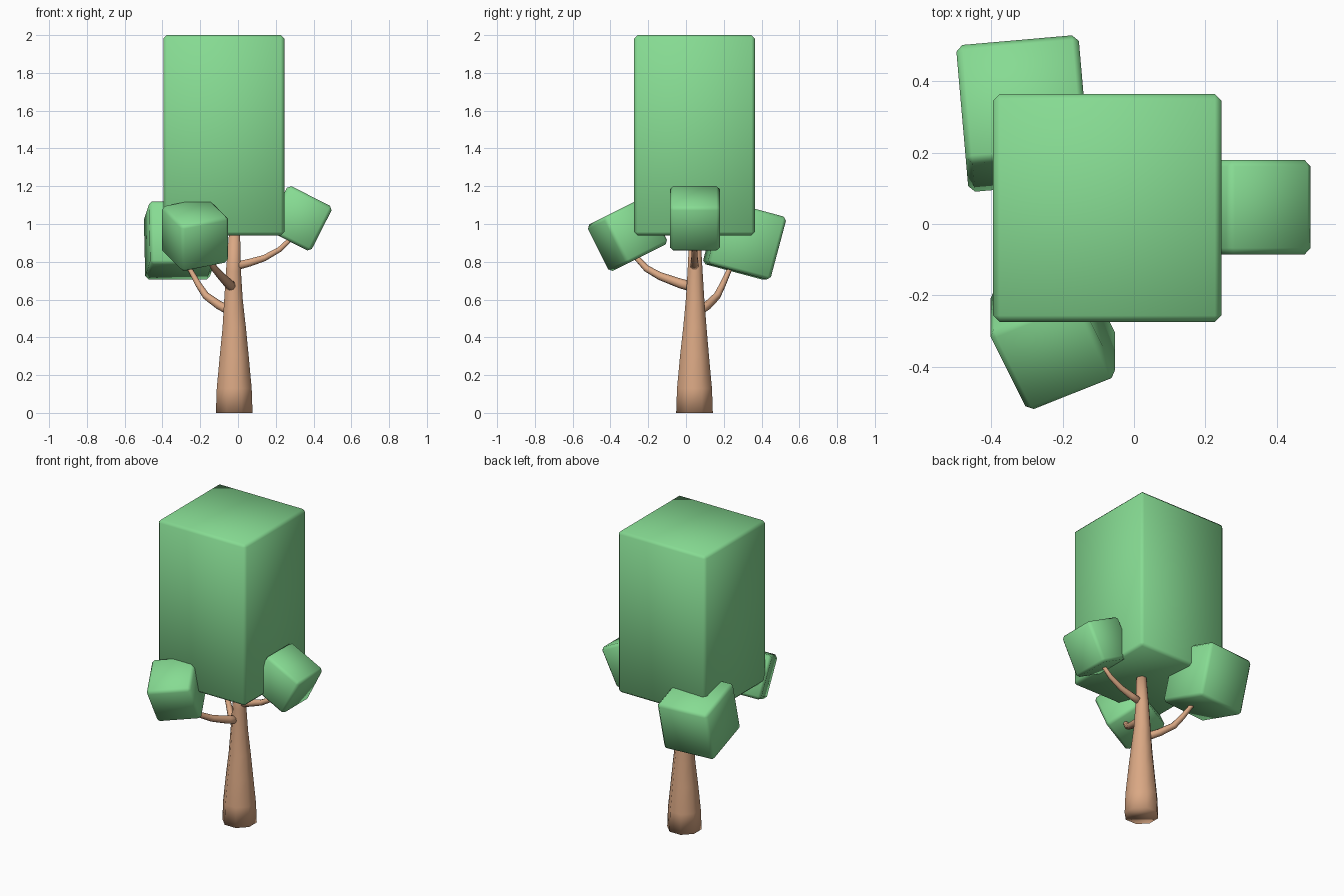
import bpy
import bmesh
from math import radians, cos, sin, tau
from mathutils import Matrix, Vector

cube = bpy.data.objects.get("Cube")
if cube:
    bpy.data.objects.remove(cube, do_unlink=True)


def make_material(name, rgb):
    mat = bpy.data.materials.new(name)
    mat.use_nodes = True
    mat.diffuse_color = (*rgb, 1)
    mat.node_tree.nodes["Principled BSDF"].inputs["Base Color"].default_value = (*rgb, 1)
    return mat


leaf_green = make_material("leaf green", (0.24, 0.71, 0.29))
bark_brown = make_material("bark brown", (0.70, 0.39, 0.23))


def finish(name, bm, mat):
    """Turn a bmesh into a smooth shaded object."""
    bmesh.ops.recalc_face_normals(bm, faces=bm.faces)
    for face in bm.faces:
        face.smooth = True
    mesh = bpy.data.meshes.new(name)
    bm.to_mesh(mesh)
    bm.free()
    mesh.materials.append(mat)
    obj = bpy.data.objects.new(name, mesh)
    bpy.context.collection.objects.link(obj)
    return obj


def leaf_block(name, centre, size, rotation=Matrix(), bevel=0.018):
    """Box of leaves with narrow chamfered edges."""
    bm = bmesh.new()
    bmesh.ops.create_cube(bm, size=1)
    bmesh.ops.scale(bm, vec=size, verts=bm.verts)
    bmesh.ops.bevel(bm, geom=bm.edges[:], offset=bevel, segments=1,
                    profile=0.5, affect='EDGES')
    obj = finish(name, bm, leaf_green)
    obj.matrix_world = Matrix.Translation(centre) @ rotation


def tapered_limb(name, stations, sides=8):
    """Tube through (x, y, z, radius) stations, closed at both ends."""
    bm = bmesh.new()
    points = [Vector(s[:3]) for s in stations]
    rings = []
    for i, (point, station) in enumerate(zip(points, stations)):
        tangent = points[min(i + 1, len(points) - 1)] - points[max(i - 1, 0)]
        turn = Vector((0, 0, 1)).rotation_difference(tangent)
        ring = []
        for k in range(sides):
            a = tau * (k + 0.5) / sides
            ring.append(bm.verts.new(point + turn @ (Vector((cos(a), sin(a), 0)) * station[3])))
        rings.append(ring)
    for low, high in zip(rings, rings[1:]):
        for k in range(sides):
            n = (k + 1) % sides
            bm.faces.new((low[k], low[n], high[n], high[k]))
    bm.faces.new(rings[0])
    bm.faces.new(rings[-1])
    finish(name, bm, bark_brown)


def turn(angle, axis):
    return Matrix.Rotation(radians(angle), 4, axis)


# Foliage: one tall crown and three tilted side blocks
leaf_block("crown", (-0.075, 0.045, 1.47), (0.64, 0.64, 1.06))
leaf_block("left_leaf_block", (0.325, 0.047, 1.03), (0.265,) * 3, turn(27, 'Y'))
leaf_block("back_leaf_block", (-0.31, 0.31, 0.913), (0.345,) * 3,
           turn(5, 'Z') @ turn(-15, 'X'))
leaf_block("front_leaf_block", (-0.228, -0.31, 0.945), (0.275,) * 3,
           turn(26.6, 'X') @ turn(24, 'Z'))

# Trunk, flared at the foot
tapered_limb("trunk", [
    (-0.02, 0.045, 0, 0.105), (-0.02, 0.045, 0.13, 0.1),
    (-0.02, 0.045, 0.3, 0.083), (-0.02, 0.047, 0.45, 0.067),
    (-0.024, 0.048, 0.6, 0.053), (-0.024, 0.048, 0.75, 0.043),
    (-0.018, 0.047, 0.96, 0.031)])

# Branches reaching into the side blocks
tapered_limb("left_branch", [
    (-0.02, 0.045, 0.775, 0.025), (0.06, 0.045, 0.795, 0.022),
    (0.14, 0.045, 0.82, 0.018), (0.22, 0.045, 0.865, 0.015),
    (0.31, 0.045, 0.95, 0.012)])
tapered_limb("back_branch", [
    (-0.03, 0.06, 0.535, 0.025), (-0.1, 0.115, 0.57, 0.023),
    (-0.17, 0.165, 0.62, 0.02), (-0.21, 0.195, 0.68, 0.017),
    (-0.26, 0.235, 0.77, 0.013), (-0.28, 0.25, 0.83, 0.011)])
tapered_limb("front_branch", [
    (-0.03, 0.045, 0.665, 0.028), (-0.05, -0.03, 0.685, 0.026),
    (-0.09, -0.14, 0.725, 0.021), (-0.125, -0.21, 0.765, 0.018),
    (-0.16, -0.27, 0.83, 0.014), (-0.19, -0.3, 0.89, 0.011)])
